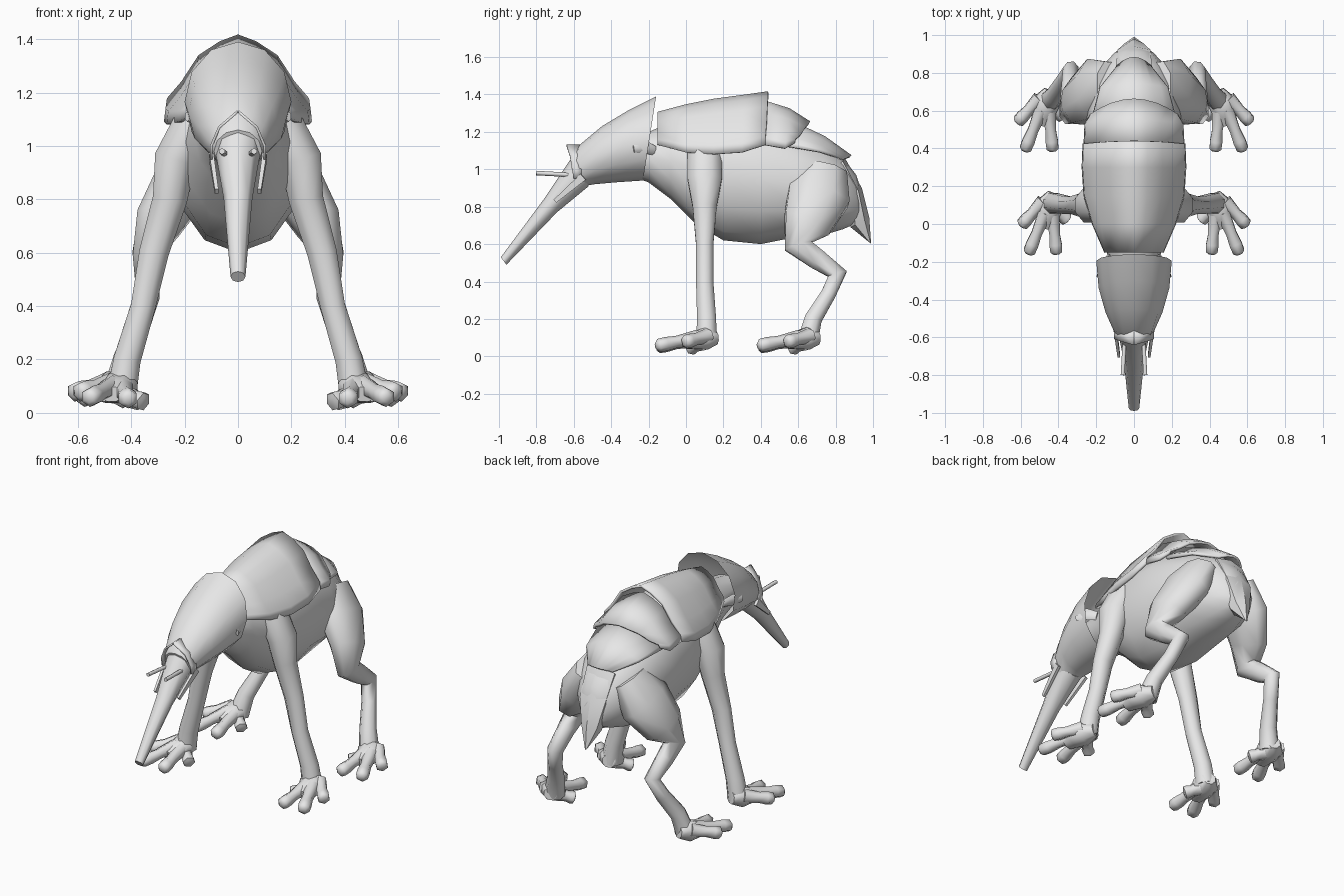
import bpy
import bmesh
from math import sin, cos, pi, radians
from mathutils import Vector

old = bpy.data.objects.get("Cube")
if old:
    bpy.data.objects.remove(old, do_unlink=True)

shade = (.8, .8, .8, 1)
grey = bpy.data.materials.new("plain grey")
grey.use_nodes = True
grey.diffuse_color = shade
grey.node_tree.nodes["Principled BSDF"].inputs["Base Color"].default_value = shade


def loft(name, rings, closed=True, open_start=False, mirror=False, thick=0, angle=50):
    """Skin a row of point rings into one mesh object."""
    bm = bmesh.new()
    rows = [[bm.verts.new(point) for point in ring] for ring in rings]
    count = len(rows[0])
    for near, far in zip(rows, rows[1:]):
        for i in range(count if closed else count - 1):
            j = (i + 1) % count
            bm.faces.new((near[i], near[j], far[j], far[i]))
    if closed:
        bm.faces.new(rows[-1])
        if not open_start:
            bm.faces.new(rows[0])
    bmesh.ops.recalc_face_normals(bm, faces=bm.faces)
    mesh = bpy.data.meshes.new(name)
    bm.to_mesh(mesh)
    bm.free()
    mesh.materials.append(grey)
    obj = bpy.data.objects.new(name, mesh)
    bpy.context.collection.objects.link(obj)
    for other in bpy.context.selected_objects:
        other.select_set(False)
    obj.select_set(True)
    bpy.context.view_layer.objects.active = obj
    bpy.ops.object.shade_smooth_by_angle(angle=radians(angle))
    if thick:
        solid = obj.modifiers.new("thickness", "SOLIDIFY")
        solid.thickness = thick
        solid.offset = 0
    if mirror:
        obj.modifiers.new("mirror", "MIRROR")


def circle(sides, offset=0):
    """Evenly spaced angles of one turn."""
    return [2 * pi * (i + offset) / sides for i in range(sides)]


def oval(y, top, low, width, lean=0, sides=12):
    """Upright cross-section; lean shifts its lowest point along y."""
    mid = Vector((0, y + lean / 2, (top + low) / 2))
    half = Vector((0, -lean / 2, (top - low) / 2))
    return [mid + half * cos(a) + Vector((width * sin(a), 0, 0)) for a in circle(sides)]


# Half outline of a shell plate: share of width, share of height
roof = [(1, 0), (.98, .16), (.78, .38), (.54, .73), (.25, .91)]


def arch(y, top, low, width, sweep=0):
    """Ridged open arch for a shell plate; sweep pulls its flanks forward."""
    outline = [(-u, v) for u, v in roof] + [(0, 1)] + roof[::-1]
    return [(width * u, y - sweep * u * u, low + (top - low) * v) for u, v in outline]


def tube(name, path, sides=8):
    """Mirrored limb along a path of x, y, z and one or two radii."""
    points = [Vector(stop[:3]) for stop in path]
    steps = [(b - a).normalized() for a, b in zip(points, points[1:])]
    rings = []
    for point, before, after, stop in zip(points, steps[:1] + steps, steps + steps[-1:], path):
        along = (before + after).normalized()
        across = Vector((1, 0, 0))
        across = (across - along * across.dot(along)).normalized()
        over = along.cross(across)
        rings.append([point + across * stop[3] * cos(a) + over * stop[-1] * sin(a)
                      for a in circle(sides, offset=.5)])
    loft(name, rings, mirror=True, angle=62)


# Trunk
loft("body", [oval(*stop) for stop in (
    (-.4, 1.16, 1, .1), (-.2, 1.2, .93, .13), (-.08, 1.25, .84, .165),
    (.05, 1.29, .71, .21), (.2, 1.32, .62, .24), (.4, 1.3, .6, .25),
    (.6, 1.2, .64, .25), (.74, 1.14, .65, .22), (.84, 1.06, .68, .165),
    (.91, .97, .71, .1), (.94, .88, .74, .045))])

# Pointed tail hugging the rump
loft("tail", [oval(*stop, sides=6) for stop in (
    (.85, 1.06, 1, .11, -.05), (.94, .9, .83, .1, -.07),
    (.98, .74, .69, .06, -.1), (.99, .6, .61, .006, -.01))], angle=30)

# Hooded head, open at the back, with a long tapering snout
loft("head", [oval(*stop) for stop in (
    (-.16, 1.39, .94, .2, -.07), (-.3, 1.32, .93, .187, -.08),
    (-.45, 1.23, .92, .15, -.04), (-.57, 1.13, .91, .11, .02),
    (-.62, 1.06, .9, .09, .06))], open_start=True)
loft("snout", [oval(*stop, sides=8) for stop in (
    (-.62, 1.05, .91, .085, .1), (-.76, .84, .77, .054, .07),
    (-.99, .53, .49, .028, .03))])

# Peaked brow plate over the snout
brow = [(0, -.64, 1.13), (.07, -.62, 1.07), (.1, -.61, 1), (.1, -.6, .95)]
loft("brow_plate", [brow, [(x, -.56, z) for x, y, z in brow]],
     closed=False, mirror=True, thick=.01)

# Cheek blades, feelers and ears
tube("cheek_blades", [(.1, -.55, .96, .012, .03), (.08, -.7, .83, .01, .015)], sides=4)
tube("feelers", [(.05, -.62, .97, .012), (.06, -.8, .98, .012)], sides=6)
tube("ears", [(.13, -.17, 1.1, .012, .025), (.17, -.22, 1.12, .012, .036),
              (.19, -.28, 1.11, .01, .02)], sides=6)

# Three overlapping back shells
shells = {
    "front_shell": ((-.15, 1.3, 1.13, .15), (0, 1.34, 1.09, .215), (.15, 1.37, 1.08, .26),
                    (.3, 1.39, 1.09, .27), (.44, 1.41, 1.13, .265, .015)),
    "middle_shell": ((.42, 1.36, 1.13, .26), (.55, 1.32, 1.11, .255, .02),
                     (.66, 1.25, 1.14, .225, .08)),
    "rear_shell": ((.55, 1.26, 1.12, .22), (.74, 1.17, 1.09, .175, .02),
                   (.88, 1.07, 1.05, .08, .04)),
}
for name, stations in shells.items():
    loft(name, [arch(*stop) for stop in stations], closed=False, thick=.015)

# Legs
tube("front_legs", [
    (.16, .1, 1.1, .08, .1), (.235, .1, .95, .085, .1), (.255, .1, .8, .07),
    (.315, .1, .6, .06, .05), (.355, .1, .4, .05), (.415, .11, .2, .055),
    (.435, .11, .08, .06)])
tube("hind_legs", [
    (.13, .74, 1, .08, .13), (.21, .71, .86, .11, .18), (.3, .65, .71, .09, .14),
    (.34, .6, .59, .06, .08), (.34, .7, .52, .05, .06), (.335, .81, .44, .045, .055),
    (.37, .76, .33, .043), (.42, .68, .2, .05), (.45, .65, .08, .06)])

# Splayed feet: a palm and four knobbly toes, each with its own root and tip
palm = [(.42, .16, .1, .04), (.445, .1, .095, .078, .065),
        (.465, .03, .08, .065, .045), (.475, -.02, .07, .045, .03)]
toes = {"outer": ((.48, .12, .11), (.6, -.01, .075)),
        "middle": ((.47, .06, .1), (.56, -.16, .055)),
        "inner": ((.43, .05, .09), (.41, -.16, .05)),
        "thumb": ((.42, .08, .07), (.35, .02, .04))}
knobs = [(0, .042), (.5, .032), (.76, .038), (.94, .036), (1, .018)]
for which, out, back in (("front", 0, 0), ("hind", .02, .545)):
    tube(which + "_palms", [(x + out, y + back, *rest) for x, y, *rest in palm])
    shift = Vector((out, back, 0))
    for toe, (root, tip) in toes.items():
        start, end = Vector(root) + shift, Vector(tip) + shift
        tube(f"{which}_{toe}_toes",
             [(*start.lerp(end, share), radius) for share, radius in knobs], sides=6)
